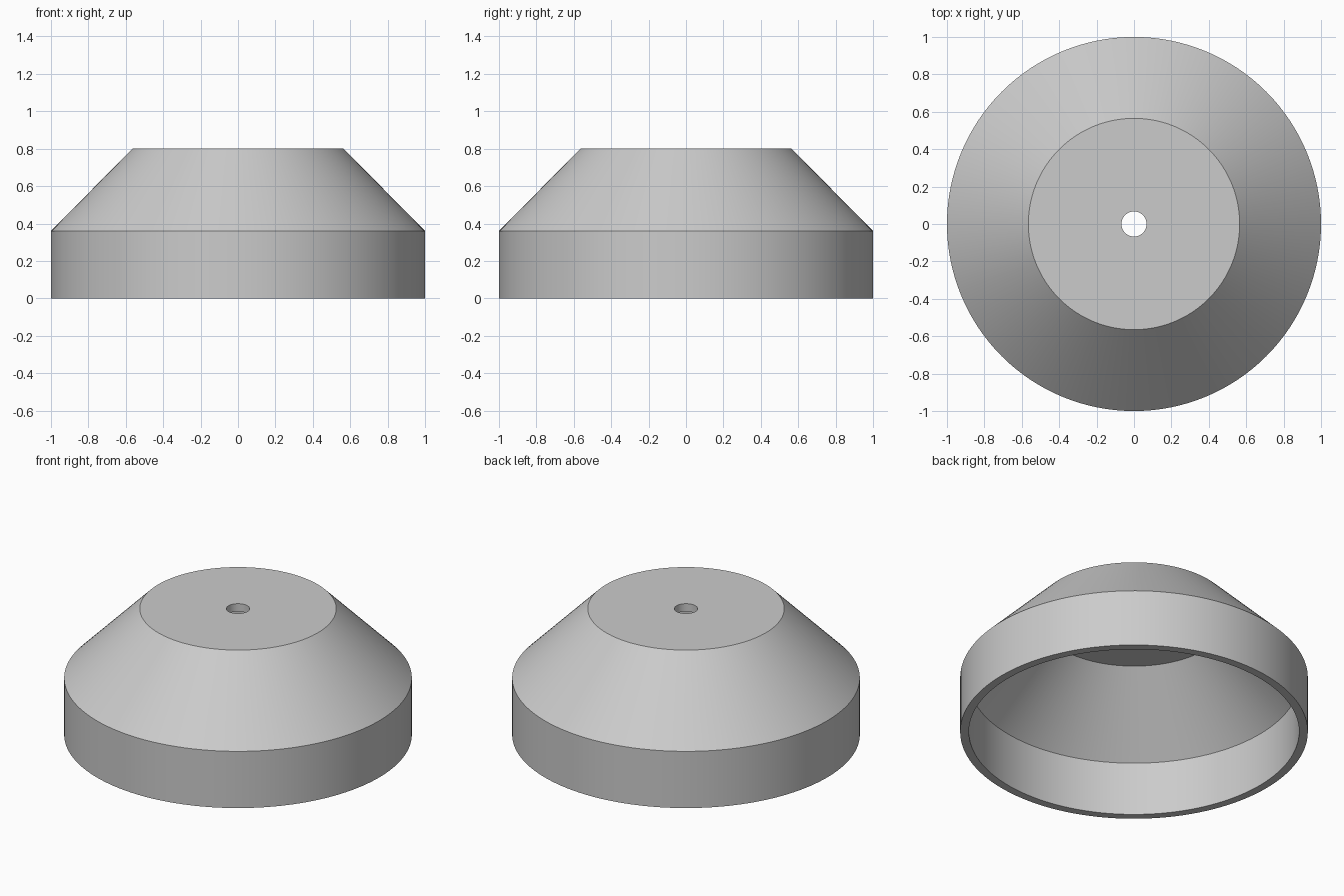
import bpy, bmesh, math

cube = bpy.data.objects.get("Cube")
if cube:
    bpy.data.objects.remove(cube, do_unlink=True)

SEGMENTS = 128

# Plain grey material
grey = bpy.data.materials.new("light_grey")
grey.use_nodes = True
colour = (0.6, 0.6, 0.6, 1)
grey.diffuse_color = colour
grey.node_tree.nodes["Principled BSDF"].inputs["Base Color"].default_value = colour


def lathe(name, profile, material):
    """Revolve a closed (radius, height) profile around the z axis."""
    bm = bmesh.new()
    rings = []
    for i in range(SEGMENTS):
        a = 2 * math.pi * i / SEGMENTS
        rings.append([bm.verts.new((r * math.cos(a), r * math.sin(a), z))
                      for r, z in profile])
    count = len(profile)
    for i, ring in enumerate(rings):
        after = rings[(i + 1) % SEGMENTS]
        for j in range(count):
            k = (j + 1) % count
            bm.faces.new((ring[j], after[j], after[k], ring[k]))
    bmesh.ops.recalc_face_normals(bm, faces=bm.faces)
    mesh = bpy.data.meshes.new(name)
    bm.to_mesh(mesh)
    bm.free()
    mesh.materials.append(material)
    obj = bpy.data.objects.new(name, mesh)
    bpy.context.collection.objects.link(obj)
    bpy.ops.object.select_all(action="DESELECT")
    obj.select_set(True)
    bpy.context.view_layer.objects.active = obj
    bpy.ops.object.shade_smooth_by_angle(angle=math.radians(30))
    return obj


# Hollow shell: straight skirt, sloped shoulder, flat top with a centre hole
outer = [(1.0, 0.0), (1.0, 0.36), (0.565, 0.8), (0.067, 0.8)]
inner = [(0.067, 0.75), (0.543, 0.75), (0.95, 0.34), (0.95, 0.0)]
lathe("hollow_cover", outer + inner, grey)
